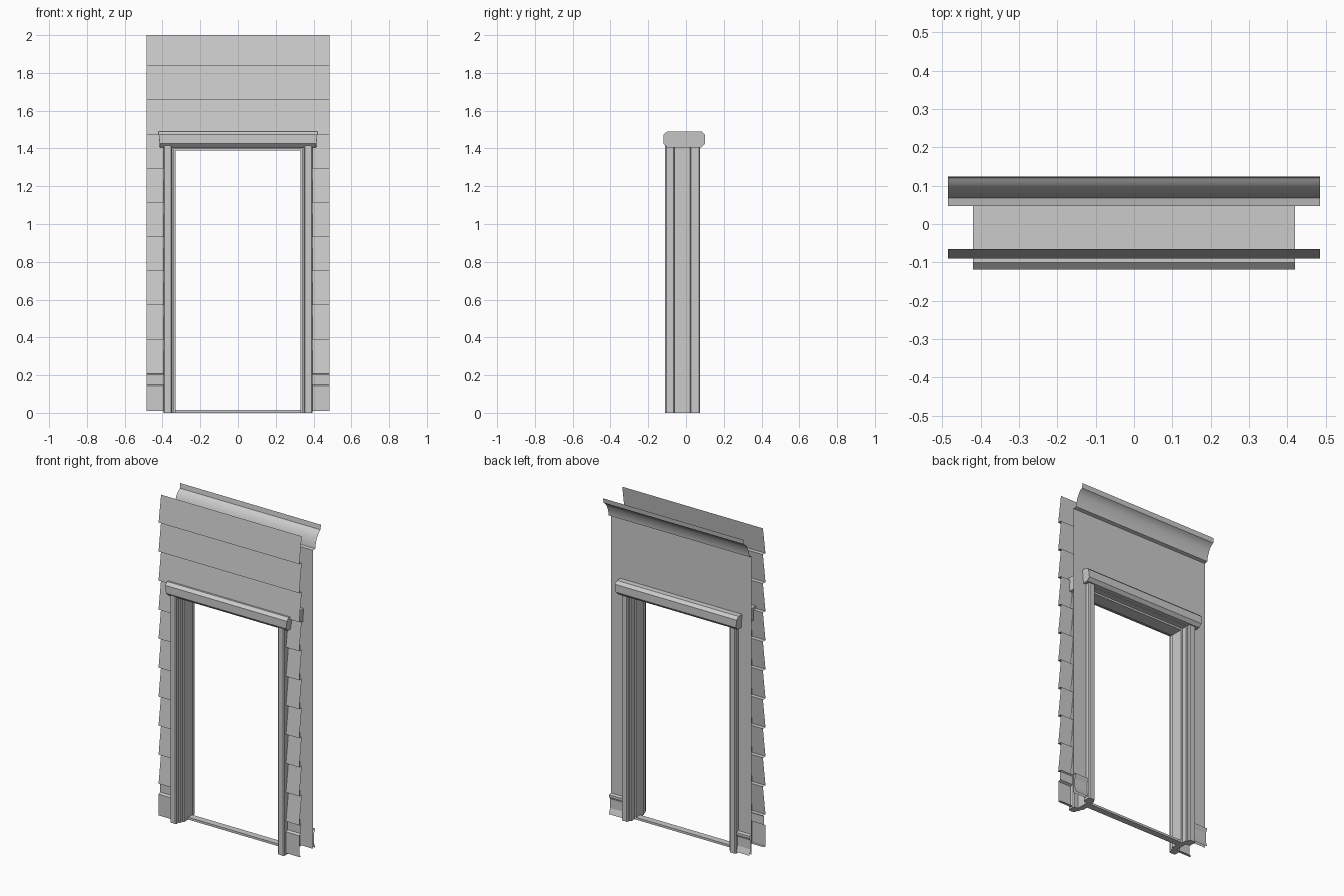
import bpy, bmesh

if "Cube" in bpy.data.objects:
    bpy.data.objects.remove(bpy.data.objects["Cube"])

W = 0.485          # half width of the wall panel


def add_object(name, bm):
    me = bpy.data.meshes.new(name)
    bm.to_mesh(me)
    bm.free()
    ob = bpy.data.objects.new(name, me)
    bpy.context.collection.objects.link(ob)
    return ob


def ribbon(name, profile, spans, back=False, smooth=False):
    """Sheet: a (y, z) profile listed top to bottom, swept along each x span."""
    bm = bmesh.new()
    for x0, x1 in spans:
        a = [bm.verts.new((x0, y, z)) for y, z in profile]
        b = [bm.verts.new((x1, y, z)) for y, z in profile]
        for i in range(len(profile) - 1):
            loop = [a[i], a[i + 1], b[i + 1], b[i]]
            bm.faces.new(loop[::-1] if back else loop).smooth = smooth
    return add_object(name, bm)


def box(name, lo, hi, bevel=0.0, mirror=False):
    bm = bmesh.new()
    bmesh.ops.create_cube(bm, size=1)
    for v in bm.verts:
        v.co = [l + (c + 0.5) * (h - l) for c, l, h in zip(v.co, lo, hi)]
    if bevel:
        # soften only the long upright edges
        edges = [e for e in bm.edges
                 if abs(e.verts[0].co.z - e.verts[1].co.z) > 0.5]
        bmesh.ops.bevel(bm, geom=edges, offset=bevel, segments=1,
                        affect='EDGES', profile=0.5)
    ob = add_object(name, bm)
    if mirror:
        ob.modifiers.new("Mirror", 'MIRROR')
    return ob


def clapboards(first, last):
    pts = []
    for i in range(first, last):
        bottom = 1.836 - 0.1808 * i
        top = 2.0 if i == 0 else bottom + 0.1808
        pts += [(-0.065, top), (-0.09, bottom)]
    return pts + [(-0.065, bottom)]


sides = lambda x: [(-W, -x), (x, W)]

# Outside cladding: full boards over the door, short boards beside it
ribbon("upper_siding", clapboards(0, 3), [(-W, W)])
ribbon("side_siding", clapboards(3, 10), sides(0.36))
ribbon("siding_skirt", [(-0.065, 0.209), (-0.073, 0.203), (-0.073, 0.15),
                        (-0.088, 0.143), (-0.088, 0.01), (-0.072, 0.01)],
       sides(0.36))

# Inside wall with baseboard and crown moulding
ribbon("upper_inner_wall", [(0.047, 1.87), (0.047, 1.43)], [(-W, W)], back=True)
ribbon("side_inner_wall", [(0.047, 1.43), (0.047, 0.01)], sides(0.36), back=True)
ribbon("baseboard", [(0.047, 0.135), (0.064, 0.13), (0.064, 0.118),
                     (0.055, 0.1), (0.055, 0.045), (0.067, 0.01)],
       sides(0.39), back=True)
crown = ribbon("crown_moulding",
               [(0.124, 2.0), (0.12, 1.97), (0.108, 1.963), (0.095, 1.95),
                (0.084, 1.932), (0.076, 1.91), (0.07, 1.89),
                (0.068, 1.872), (0.047, 1.867)], [(-W, W)], back=True, smooth=True)
bpy.context.view_layer.objects.active = crown
crown.select_set(True)
bpy.ops.object.shade_smooth_by_angle(angle=0.6)

# Jambs: trim front and back, lining and door stop between them
box("front_jamb_trim", (0.35, -0.11, 0), (0.394, -0.06, 1.42), 0.006, True)
box("back_jamb_trim", (0.35, 0.021, 0), (0.394, 0.075, 1.42), 0.006, True)
box("jamb_lining", (0.34, -0.085, 0), (0.365, 0.055, 1.42), 0, True)
box("jamb_stop", (0.33, -0.06, 0), (0.345, 0.021, 1.41), 0, True)

# Head of the frame and sill
box("head_lining", (-0.36, -0.085, 1.4), (0.36, 0.055, 1.42))
box("head_stop", (-0.345, -0.06, 1.388), (0.345, 0.021, 1.41))
box("sill", (-0.345, -0.02, 0), (0.345, 0.021, 0.014))

# Chamfered lintel running right through the wall, slightly narrower below
bm = bmesh.new()
section = [(-0.118, 1.425), (-0.118, 1.473), (-0.1, 1.49), (0.082, 1.49),
           (0.1, 1.473), (0.1, 1.425), (0.082, 1.406), (-0.1, 1.406)]
ends = []
for s in (-1, 1):
    ends.append([bm.verts.new((s * (0.42 if z > 1.45 else 0.414), y, z))
                 for y, z in section])
    bm.faces.new(ends[-1])
for i in range(8):
    j = (i + 1) % 8
    bm.faces.new([ends[0][i], ends[0][j], ends[1][j], ends[1][i]])
bmesh.ops.recalc_face_normals(bm, faces=bm.faces)
add_object("lintel", bm)
